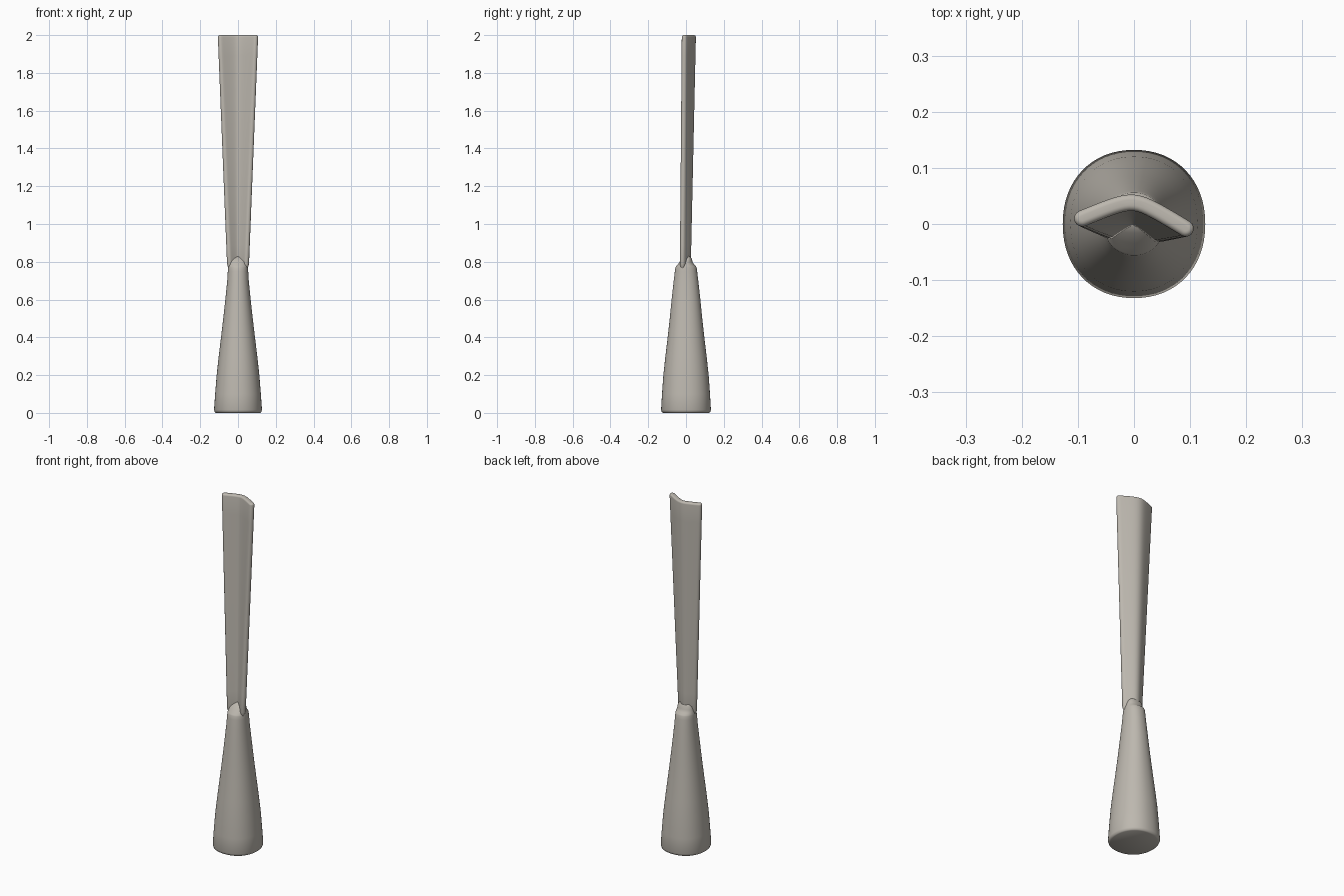
import bpy, bmesh, math
from mathutils import Vector

if "Cube" in bpy.data.objects:
    bpy.data.objects.remove(bpy.data.objects["Cube"])

mat = bpy.data.materials.new("warm grey")
mat.diffuse_color = (0.51, 0.48, 0.43, 1)
mat.use_nodes = True
mat.node_tree.nodes["Principled BSDF"].inputs["Base Color"].default_value = mat.diffuse_color


def loft(name, rings, angle):
    """Skin a list of equal-length closed rings and cap both ends."""
    bm = bmesh.new()
    vs = [[bm.verts.new(p) for p in r] for r in rings]
    n = len(vs[0])
    for a, b in zip(vs, vs[1:]):
        for i in range(n):
            j = (i + 1) % n
            bm.faces.new((a[i], a[j], b[j], b[i]))
    bm.faces.new(vs[0][::-1])
    bm.faces.new(vs[-1])
    bmesh.ops.recalc_face_normals(bm, faces=bm.faces)
    me = bpy.data.meshes.new(name)
    bm.to_mesh(me)
    bm.free()
    ob = bpy.data.objects.new(name, me)
    bpy.context.collection.objects.link(ob)
    me.materials.append(mat)
    bpy.context.view_layer.objects.active = ob
    ob.select_set(True)
    bpy.ops.object.shade_smooth_by_angle(angle=math.radians(angle))
    ob.select_set(False)


# handle: flared, slightly squarish oval with a shoulder running into the blade
def oval(z, rx, ry, cy=0.0, n=64):
    pts = []
    for i in range(n):
        a = 2 * math.pi * i / n
        c, s = math.cos(a), math.sin(a)
        e = 0.93
        pts.append((rx * math.copysign(abs(c) ** e, c),
                    cy + ry * math.copysign(abs(s) ** e, s), z))
    return pts


profile = [(0, .117, .121), (.004, .123, .128), (.015, .127, .132),
           (.1, .121, .127), (.2, .113, .12), (.3, .102, .109),
           (.4, .09, .097), (.5, .078, .086), (.6, .067, .076),
           (.7, .057, .065), (.75, .054, .059), (.77, .053, .056),
           (.776, .052, .053), (.785, .05, .043), (.8, .047, .034),
           (.815, .042, .024, .008), (.83, .03, .01, .01)]
loft("handle", [oval(*p) for p in profile], 50)


# blade: bent plate with rounded edges, widening and deepening upwards
def section(z, inset=0.0):
    f = (z - 0.78) / 1.22
    w = 0.058 + 0.049 * f
    t = 0.0145
    mid, drop, tilt = 0.011 + 0.027 * f, 0.026 + 0.011 * f, -0.003 - 0.006 * f
    k = 0.3

    def centre(u):
        bend = (math.hypot(u, k) - k) / (math.hypot(1, k) - k)
        return Vector((u * (w - t), mid - drop * bend + tilt * u))

    def normal(u):
        d = centre(u + .01) - centre(u - .01)
        return Vector((-d.y, d.x)).normalized()

    r = t - inset
    us = [-1 + i / 10 for i in range(21)]
    pts = [centre(u) + normal(u) * r for u in us]
    for end in (1, -1):
        # half-round edge
        start = normal(end) * end
        for i in range(1, 8):
            a = -math.pi * i / 8
            v = start.copy()
            v = Vector((v.x * math.cos(a) - v.y * math.sin(a),
                        v.x * math.sin(a) + v.y * math.cos(a)))
            pts.append(centre(end) + v * r)
        if end == 1:
            pts += [centre(u) - normal(u) * r for u in reversed(us)]
    return [(p.x, p.y, z) for p in pts]


rings = [section(.765, .008), section(.775, .003), section(.79)]
rings += [section(.79 + 1.2 * i / 12) for i in range(1, 13)]
# rounded tip
R = 0.01
rings += [section(1.99 + R * math.sin(a), R * (1 - math.cos(a)))
          for a in (math.pi / 2 * i / 5 for i in range(1, 6))]
loft("blade", rings, 50)
